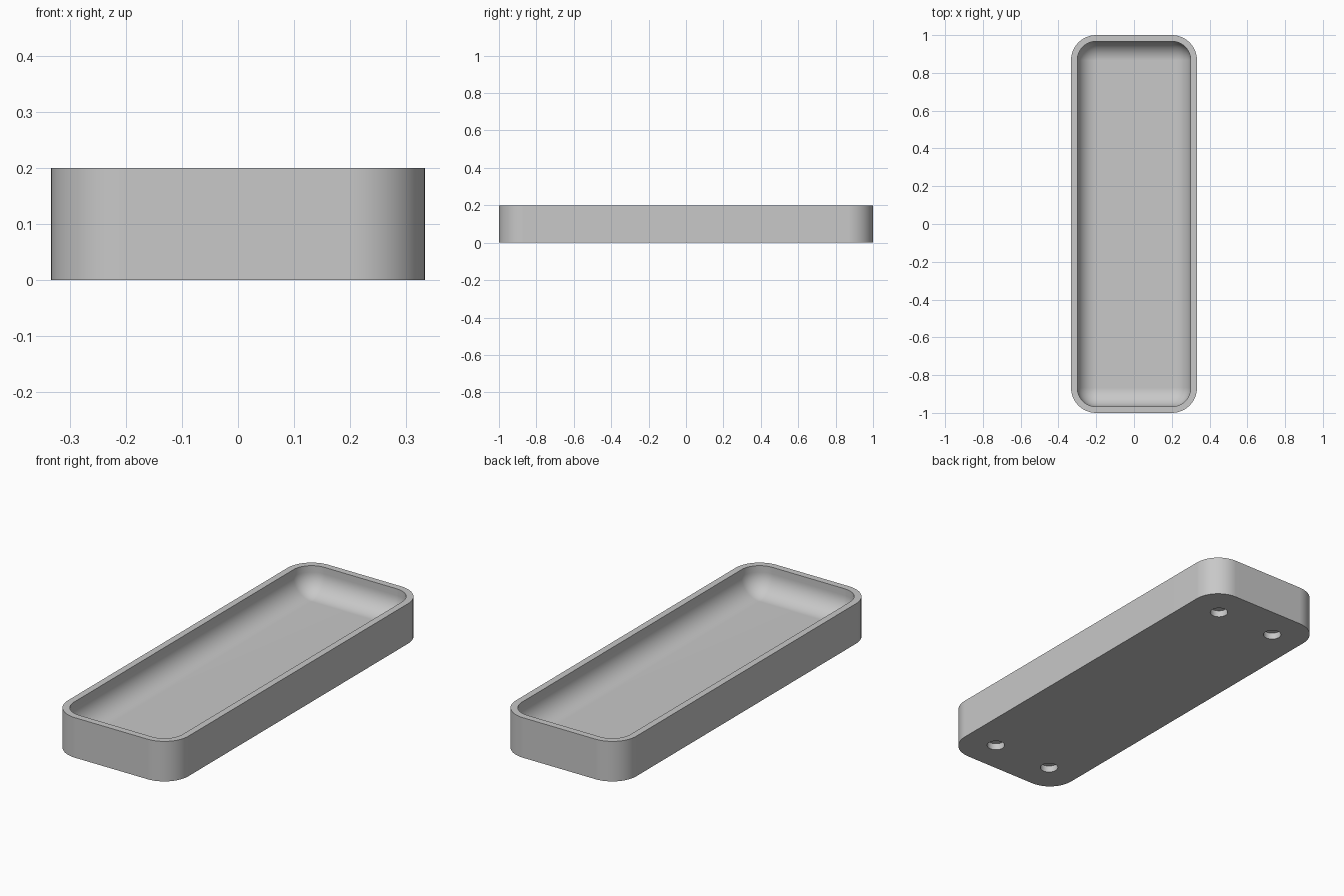
import bpy, bmesh, math
from mathutils import Matrix

if "Cube" in bpy.data.objects:
    bpy.data.objects.remove(bpy.data.objects["Cube"])

HALF_X, HALF_Y, HEIGHT = 1 / 3, 1.0, 0.2
CORNER = 0.133      # outer corner radius
WALL = 0.033        # rim thickness
FLOOR = 0.067       # floor thickness
SEGMENTS = 12

grey = bpy.data.materials.new("light_grey")
grey.use_nodes = True
colour = (0.58, 0.58, 0.58, 1)
grey.diffuse_color = colour
grey.node_tree.nodes["Principled BSDF"].inputs["Base Color"].default_value = colour


def rounded_ring(bm, inset, z):
    """Loop of vertices around a rounded rectangle, inset from the outside."""
    radius = max(CORNER - inset, 0)
    cx, cy = HALF_X - CORNER, HALF_Y - CORNER
    ring = []
    for i, (sx, sy) in enumerate([(1, 1), (-1, 1), (-1, -1), (1, -1)]):
        for k in range(SEGMENTS + 1):
            a = math.pi / 2 * (i + k / SEGMENTS)
            ring.append(bm.verts.new((sx * cx + radius * math.cos(a),
                                      sy * cy + radius * math.sin(a), z)))
    return ring


def make_object(name, bm):
    mesh = bpy.data.meshes.new(name)
    bm.to_mesh(mesh)
    bm.free()
    mesh.materials.append(grey)
    obj = bpy.data.objects.new(name, mesh)
    bpy.context.collection.objects.link(obj)
    return obj


# Tray section: outer wall, flat rim, inner wall, round fillet into the floor
fillet = CORNER - WALL
section = [(0, 0), (0, HEIGHT), (WALL, HEIGHT)]
for k in range(SEGMENTS + 1):
    a = math.pi / 2 * k / SEGMENTS
    section.append((WALL + fillet * (1 - math.cos(a)),
                    FLOOR + fillet * (1 - math.sin(a))))

bm = bmesh.new()
rings = [rounded_ring(bm, inset, z) for inset, z in section]
for low, high in zip(rings, rings[1:]):
    for i in range(len(low)):
        j = (i + 1) % len(low)
        bm.faces.new((low[i], low[j], high[j], high[i]))
bm.faces.new(rings[0][::-1])
bm.faces.new(rings[-1])
bmesh.ops.remove_doubles(bm, verts=bm.verts, dist=0.0001)
bmesh.ops.recalc_face_normals(bm, faces=bm.faces)
tray = make_object("tray", bm)

# Four shallow round recesses under the corners
bm = bmesh.new()
for sx in (-1, 1):
    for sy in (-1, 1):
        bmesh.ops.create_cone(bm, cap_ends=True, segments=32,
                              radius1=0.042, radius2=0.042, depth=WALL * 2,
                              matrix=Matrix.Translation((sx / 6, sy * 5 / 6, 0)))
cutter = make_object("recess_cutter", bm)
cutter.hide_render = True

cut = tray.modifiers.new("recesses", 'BOOLEAN')
cut.operation = 'DIFFERENCE'
cut.solver = 'EXACT'
cut.object = cutter

bpy.ops.object.select_all(action='DESELECT')
tray.select_set(True)
bpy.context.view_layer.objects.active = tray
bpy.ops.object.modifier_apply(modifier=cut.name)
bpy.data.objects.remove(cutter)

# Smooth curves with crisp rim and base edges
bpy.ops.object.shade_smooth_by_angle(angle=math.radians(35))
weighted = tray.modifiers.new("weighted_normals", 'WEIGHTED_NORMAL')
weighted.keep_sharp = True
